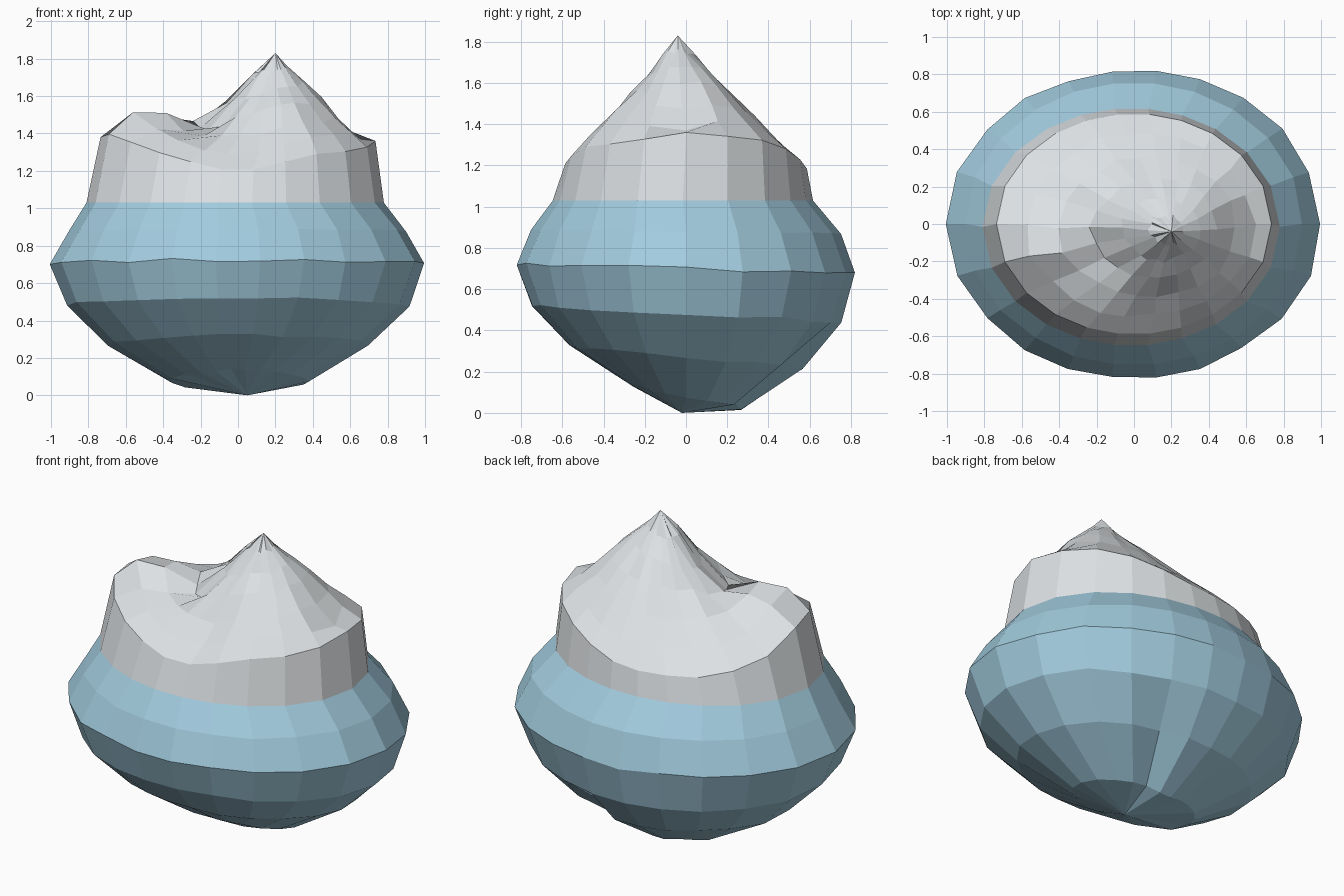
import bpy, bmesh, random
from math import sin, cos, pi, exp, sqrt, degrees

if "Cube" in bpy.data.objects:
    bpy.data.objects.remove(bpy.data.objects["Cube"])

random.seed(4)
SEGMENTS = 22
ANGLES = [2 * pi * k / SEGMENTS for k in range(SEGMENTS)]
PEAK = (0.2, -0.04, 1.83)
KEEL = (0.05, -0.02, 0.0)
WATERLINE = 1.03


def material(name, colour):
    mat = bpy.data.materials.new(name)
    mat.use_nodes = True
    mat.diffuse_color = (*colour, 1)
    mat.node_tree.nodes["Principled BSDF"].inputs["Base Color"].default_value = (*colour, 1)
    return mat


def ellipse(a, rx, ry, shift=0):
    """Point on an ellipse in the direction of angle a."""
    r = 1 / sqrt((cos(a) / rx) ** 2 + (sin(a) / ry) ** 2)
    return r * cos(a) + shift, r * sin(a) + shift


def jitter(amount):
    return random.uniform(-amount, amount)


def loft(name, rings, tip, mat):
    """Skin a stack of rings, bottom to top, closed by a fan to the tip."""
    bm = bmesh.new()
    loops = [[bm.verts.new(p) for p in ring] for ring in rings]
    end = bm.verts.new(tip)
    for low, high in zip(loops, loops[1:]):
        for i in range(SEGMENTS):
            j = (i + 1) % SEGMENTS
            bm.faces.new((low[i], low[j], high[j], high[i]))
    last = loops[-1] if tip[2] > WATERLINE else loops[0]
    for i in range(SEGMENTS):
        bm.faces.new((last[i], last[(i + 1) % SEGMENTS], end))
    bmesh.ops.recalc_face_normals(bm, faces=bm.faces)
    mesh = bpy.data.meshes.new(name)
    bm.to_mesh(mesh)
    bm.free()
    mesh.materials.append(mat)
    bpy.context.collection.objects.link(bpy.data.objects.new(name, mesh))


ice_white = material("ice white", (0.72, 0.75, 0.77))
water_blue = material("water blue", (0.36, 0.60, 0.73))

# Shared waterline ring, slightly off centre
waterline = [(*ellipse(a, 0.795, 0.635, -0.015), WATERLINE) for a in ANGLES]

# Submerged hull: rings of (x radius, y radius, height, front lift, roughness)
HULL = [(0.38, 0.27, 0.08, 0.06, 0.008), (0.70, 0.565, 0.27, 0.05, 0.01),
        (0.92, 0.755, 0.48, 0.04, 0.008), (1.0, 0.82, 0.70, 0.025, 0.01),
        (0.90, 0.755, 0.88, 0.01, 0.004)]
GROOVE = 4
hull = []
for level, (rx, ry, z, lift, rough) in enumerate(HULL):
    ring = []
    for k, a in enumerate(ANGLES):
        x, y = ellipse(a, rx, ry)
        groove = 1 if k == GROOVE and level < 2 else 0
        s = 1 + jitter(rough) - 0.1 * groove
        ring.append((x * s, y * s, z - lift * sin(a) + jitter(rough) + 0.03 * groove))
    hull.append(ring)
loft("submerged_hull", hull + [waterline], KEEL, water_blue)

# Rim height of the cap by direction in degrees
RIM = [(0, 1.36), (35, 1.32), (60, 1.25), (75, 1.19), (100, 1.17), (135, 1.18),
       (160, 1.25), (180, 1.38), (200, 1.40), (225, 1.31), (245, 1.25),
       (265, 1.20), (280, 1.21), (310, 1.29), (335, 1.31), (360, 1.36)]


def rim_height(a):
    d = degrees(a)
    for (d0, z0), (d1, z1) in zip(RIM, RIM[1:]):
        if d0 <= d <= d1:
            return z0 + (z1 - z0) * (d - d0) / (d1 - d0)


def mound(x, y, cx, cy, size):
    return exp(-((x - cx) ** 2 + (y - cy) ** 2) / size ** 2)


# Ice cap: steep band up to the rim, then slopes rising to the off-centre peak,
# shaped by mounds of (x, y, size, height): shoulder, saddle and ledge
MOUNDS = [(-0.49, -0.14, 0.15, 0.10), (-0.18, -0.13, 0.22, -0.20), (0.62, 0.0, 0.14, -0.05)]
rim = [(*ellipse(a, 0.735, 0.59), rim_height(a)) for a in ANGLES]
cap = [waterline, rim]
for t in (0.17, 0.36, 0.55, 0.72, 0.87):
    ring = []
    for x, y, z in rim:
        s = t + jitter(0.02)
        px, py, pz = (p + (q - p) * s for p, q in zip((x, y, z), PEAK))
        pz += sum(h * mound(px, py, cx, cy, size) for cx, cy, size, h in MOUNDS)
        pz -= 0.02 * sin(pi * s)
        ring.append((px + jitter(0.01), py + jitter(0.01), pz + jitter(0.012)))
    cap.append(ring)
loft("ice_cap", cap, PEAK, ice_white)
